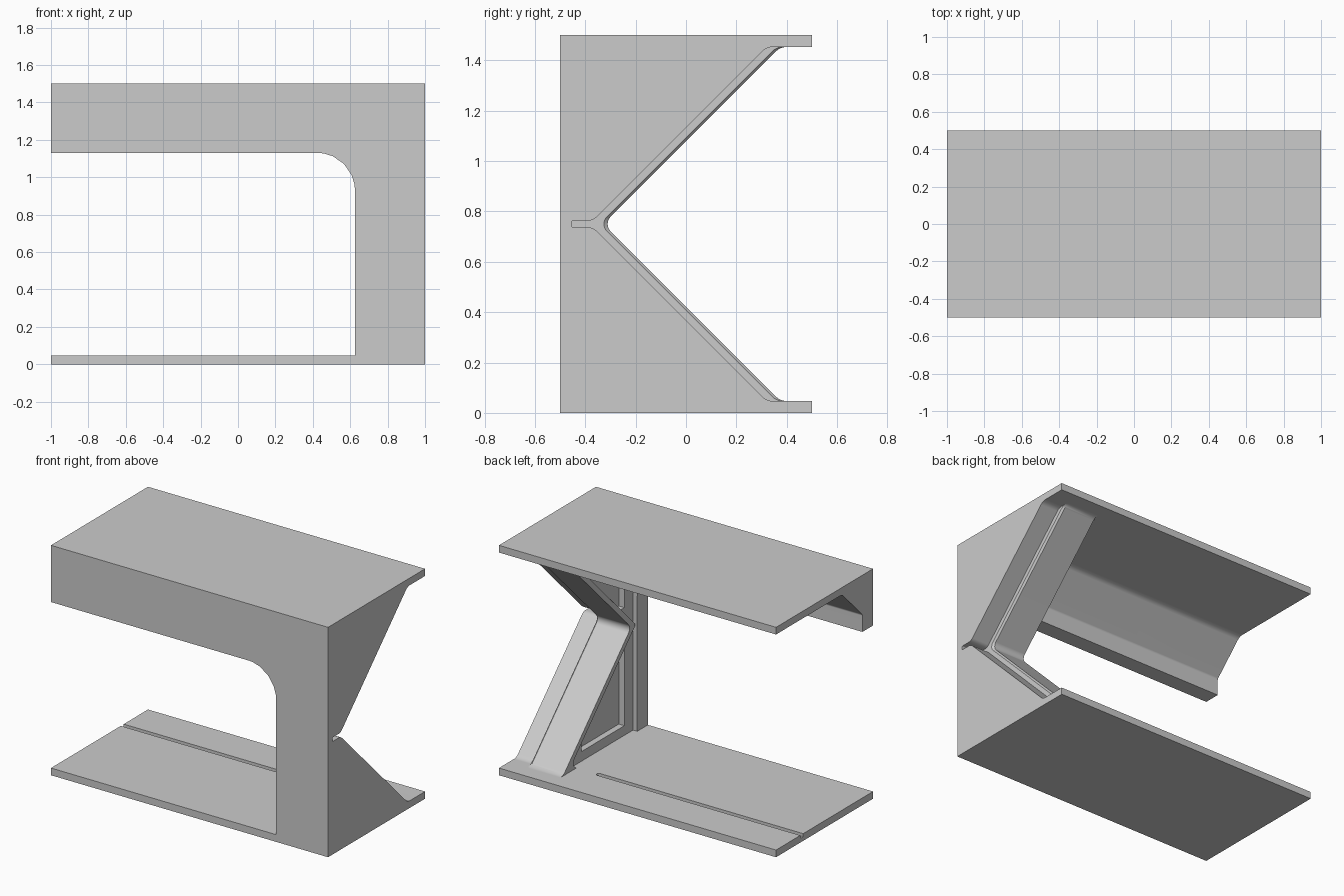
import bpy, bmesh, math
from mathutils import Vector

if "Cube" in bpy.data.objects:
    bpy.data.objects.remove(bpy.data.objects["Cube"])

T = 0.047          # plate thickness
H = 1.5            # overall height


def rounded(pts, seg=8):
    """Closed 2D outline from (u, v, radius) corners."""
    out = []
    for i, (u, v, r) in enumerate(pts):
        p = Vector((u, v))
        if r == 0:
            out.append(p)
            continue
        a = (Vector(pts[i - 1][:2]) - p).normalized()
        b = (Vector(pts[(i + 1) % len(pts)][:2]) - p).normalized()
        half = a.angle(b) / 2
        c = p + (a + b).normalized() * r / math.sin(half)
        d0 = p + a * r / math.tan(half) - c
        d1 = p + b * r / math.tan(half) - c
        for k in range(seg + 1):
            out.append(c + d0.lerp(d1, 0.5 - 0.5 * math.cos(math.pi * k / seg)).normalized() * r)
    return out


def loft(name, axis, sections):
    """Solid through (position, outline) sections along an axis."""
    place = {'x': lambda s, p: (s, p[0], p[1]),
             'y': lambda s, p: (p[0], s, p[1]),
             'z': lambda s, p: (p[0], p[1], s)}[axis]
    bm = bmesh.new()
    rings = [[bm.verts.new(place(s, p)) for p in prof] for s, prof in sections]
    n = len(rings[0])
    for r0, r1 in zip(rings, rings[1:]):
        for i in range(n):
            j = (i + 1) % n
            bm.faces.new((r0[i], r0[j], r1[j], r1[i]))
    bm.faces.new(rings[0][::-1])
    bm.faces.new(rings[-1])
    bmesh.ops.recalc_face_normals(bm, faces=bm.faces)
    me = bpy.data.meshes.new(name)
    bm.to_mesh(me)
    bm.free()
    ob = bpy.data.objects.new(name, me)
    bpy.context.collection.objects.link(ob)
    return ob


def prism(name, axis, a, b, pts):
    prof = rounded(pts)
    return loft(name, axis, [(a, prof), (b, prof)])


def combine(ob, other, op):
    """Apply a boolean and discard the helper."""
    mod = ob.modifiers.new(op, 'BOOLEAN')
    mod.operation, mod.object, mod.solver = op, other, 'EXACT'
    dg = bpy.context.evaluated_depsgraph_get()
    me = bpy.data.meshes.new_from_object(ob.evaluated_get(dg))
    ob.modifiers.clear()
    ob.data = me
    bpy.data.objects.remove(other)


def flip(pts):
    return [(y, H - z, r) for y, z, r in reversed(pts)]


def raised_outline(c):
    half = [(-.5, 0, 0), (.5, 0, 0), (.5, T, 0), (c, T, .06)]
    return rounded(half + [(c - (H / 2 - T), H / 2, .04)] + flip(half))


# Raised inner part of the K-shaped column, with a chamfered outer edge
frame = loft("frame", 'x', [(.625, raised_outline(.375)), (.858, raised_outline(.375)),
                            (.87, raised_outline(.36))])

# Set-back inner wall of the column
half = [(-.39, T, 0), (.325, T, .04)]
combine(frame, prism("pocket", 'x', .5, .655, half + [(-.375, H / 2, .02)] + flip(half)), 'DIFFERENCE')

# Recessed panels in the inner wall
panel = [(-.3, .11, 0), (.14, .11, 0), (.14, .215, 0), (-.265, .62, 0), (-.3, .62, 0)]
for pts in (panel, flip(panel)):
    combine(frame, prism("panel_recess", 'x', .6, .695, pts), 'DIFFERENCE')

# Lower outer strip of the column, with a slot at the middle
half = [(-.5, 0, 0), (.5, 0, 0), (.5, T, 0), (.32, T, .06),
        (-.37, .737, .05), (-.455, .737, .008)]
combine(frame, prism("outer_column", 'x', .8, 1, half + flip(half)), 'UNION')

# Front wall: header and post with a rounded inner corner
combine(frame, prism("front_wall", 'y', -.5, -.39,
                     [(-1, 1.13, 0), (.625, 1.13, .2), (.625, 0, 0), (.8, 0, 0),
                      (.8, H, 0), (-1, H, 0)]), 'UNION')

# Top plate with its sloped beam
combine(frame, prism("top_beam", 'x', -1, .85,
                     [(-.5, H, 0), (-.5, 1.13, 0), (-.39, 1.13, 0), (-.39, 1.243, .02),
                      (-.18, H - T, .06), (.5, H - T, 0), (.5, H, 0)]), 'UNION')

# Floor plate
combine(frame, prism("floor", 'z', 0, T,
                     [(-1, -.5, 0), (.85, -.5, 0), (.85, .5, 0), (-1, .5, 0)]), 'UNION')

# Round-ended groove in the floor
combine(frame, prism("groove", 'z', .027, .1,
                     [(-1.1, .22, 0), (.48, .22, .0149), (.48, .25, .0149), (-1.1, .25, 0)]),
        'DIFFERENCE')

bpy.context.view_layer.objects.active = frame
frame.select_set(True)
bpy.ops.object.shade_smooth_by_angle(angle=math.radians(30))
